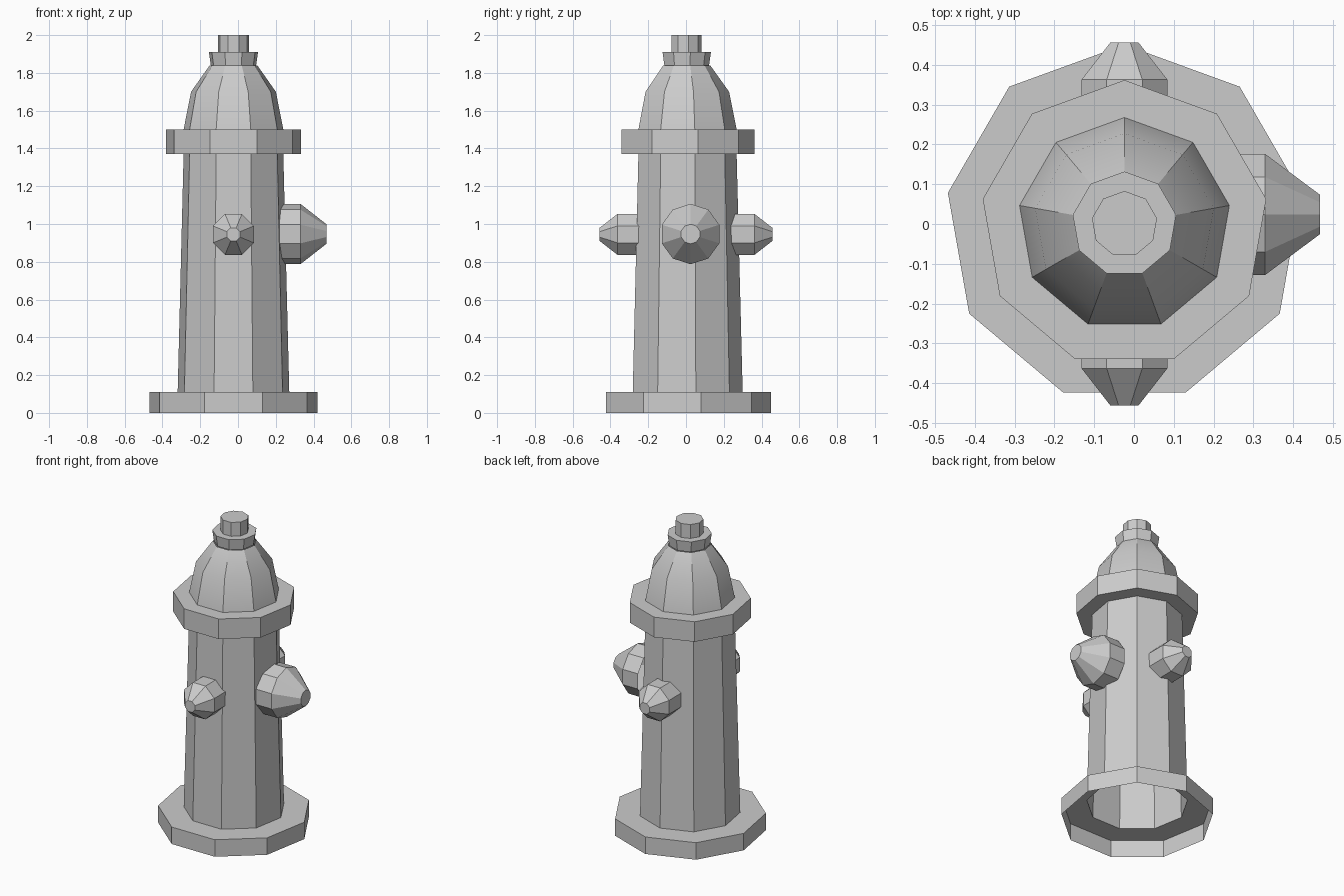
import bpy, bmesh
from math import cos, sin, pi, radians
from mathutils import Matrix

if "Cube" in bpy.data.objects:
    bpy.data.objects.remove(bpy.data.objects["Cube"], do_unlink=True)

CENTRE_X = -0.024

grey = bpy.data.materials.new("light_grey_metal")
grey.use_nodes = True
colour = (0.6, 0.6, 0.6, 1)
grey.diffuse_color = colour
grey.node_tree.nodes["Principled BSDF"].inputs["Base Color"].default_value = colour


def turned(name, profile, sides, start, matrix, cap=False):
    """Spin a (radius, height) profile into a faceted shell, open at the bottom."""
    bm = bmesh.new()
    rings = []
    for r, h in profile:
        angles = [start + 2 * pi * i / sides for i in range(sides)]
        rings.append([bm.verts.new((r * cos(a), r * sin(a), h)) for a in angles])
    for low, high in zip(rings, rings[1:]):
        for i in range(sides):
            j = (i + 1) % sides
            bm.faces.new((low[i], low[j], high[j], high[i]))
    if cap:
        bm.faces.new(rings[-1])
    bm.transform(matrix)
    mesh = bpy.data.meshes.new(name)
    bm.to_mesh(mesh)
    bm.free()
    mesh.materials.append(grey)
    obj = bpy.data.objects.new(name, mesh)
    bpy.context.collection.objects.link(obj)
    # facets stay crisp, only the gentle bends in the profile blend
    bpy.ops.object.select_all(action='DESELECT')
    obj.select_set(True)
    bpy.context.view_layer.objects.active = obj
    bpy.ops.object.shade_smooth_by_angle(angle=radians(25))
    return obj


# Upright parts: nine sides with a corner towards the back
upright = Matrix.Translation((CENTRE_X, 0, 0))
stack = {
    "base_flange": [(0.451, 0), (0.451, 0.11), (0.30, 0.11)],
    "barrel": [(0.30, 0.11), (0.268, 1.37)],
    "upper_flange": [(0.268, 1.37), (0.362, 1.37), (0.362, 1.5), (0.268, 1.5)],
    "bonnet": [(0.268, 1.5), (0.228, 1.7), (0.128, 1.84)],
    "collar": [(0.122, 1.84), (0.132, 1.91), (0.083, 1.91)],
    "top_nut": [(0.083, 1.91), (0.083, 2.0)],
}
for part, outline in stack.items():
    turned(part, outline, 9, pi / 2, upright, cap=part == "top_nut")

# Small hose outlets at front and back
outlet = [(0.117, 0.23), (0.117, 0.363), (0.038, 0.457)]
for part, tilt in (("front_outlet", pi / 2), ("back_outlet", -pi / 2)):
    place = Matrix.Translation((CENTRE_X, 0, 0.945)) @ Matrix.Rotation(tilt, 4, 'X')
    turned(part, outlet, 8, pi / 8, place, cap=True)

# Large pumper outlet on the left side
place = Matrix.Translation((0, 0.024, 0.947)) @ Matrix.Rotation(pi / 2, 4, 'Y')
turned("left_outlet", [(0.16, 0.22), (0.16, 0.33), (0.052, 0.468)], 10, 0, place, cap=True)
